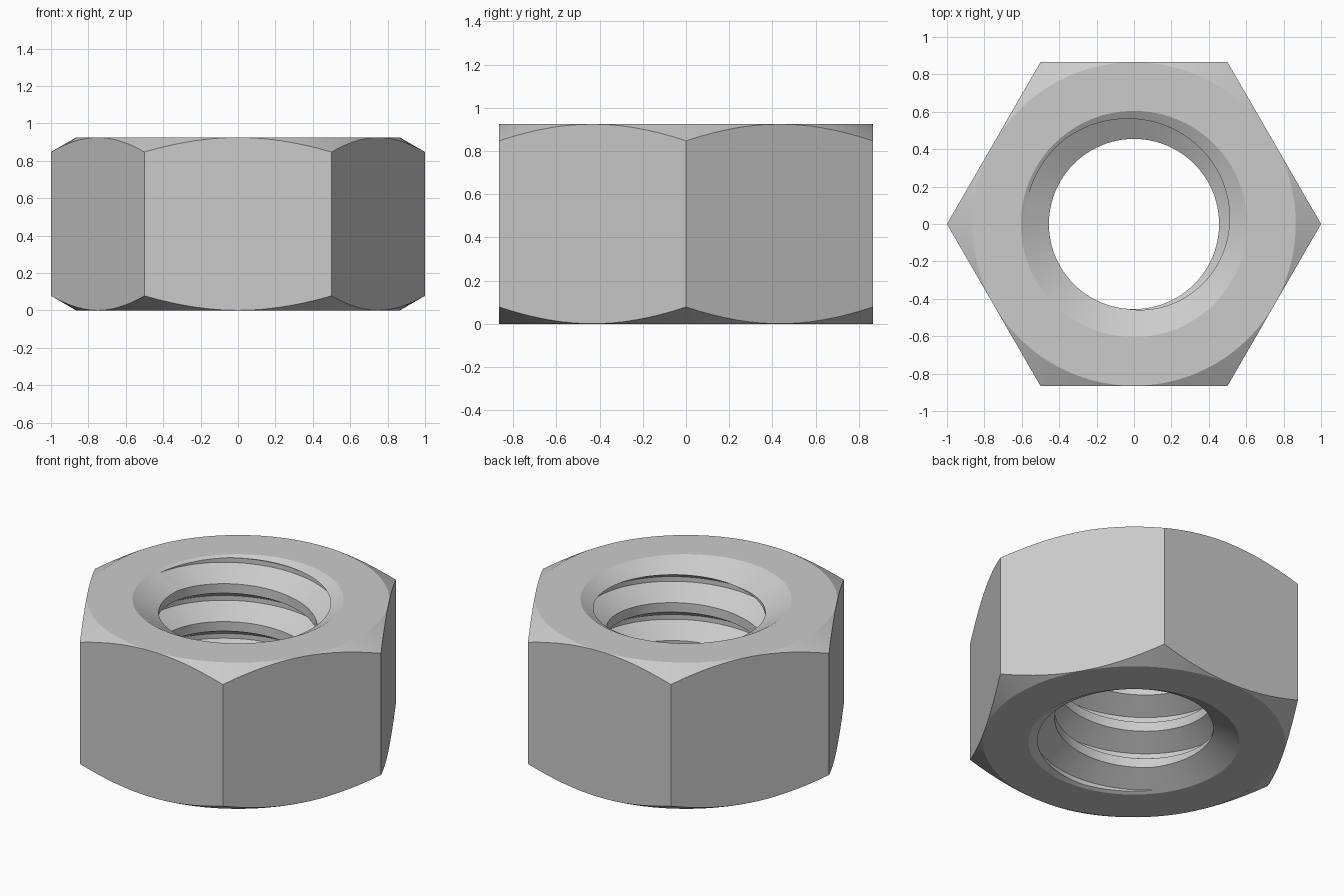
import bpy, bmesh, math

if "Cube" in bpy.data.objects:
    bpy.data.objects.remove(bpy.data.objects["Cube"])

H = 0.925                 # nut height
SEG = 96                  # segments around
MINOR, MAJOR, PITCH = 0.455, 0.585, 0.24


def make(name, verts, faces):
    me = bpy.data.meshes.new(name)
    me.from_pydata(verts, [], faces)
    bm = bmesh.new()
    bm.from_mesh(me)
    bmesh.ops.recalc_face_normals(bm, faces=bm.faces)
    bm.to_mesh(me)
    bm.free()
    ob = bpy.data.objects.new(name, me)
    bpy.context.collection.objects.link(ob)
    return ob


def polar(r, a, z):
    return (r * math.cos(a), r * math.sin(a), z)


# Hexagonal prism with corners on the x axis
hexa = [polar(1, math.radians(60 * i), z) for z in (0, H) for i in range(6)]
nut = make("hex_nut", hexa, [tuple(range(6)), tuple(range(6, 12))] +
           [(i, (i + 1) % 6, (i + 1) % 6 + 6, i + 6) for i in range(6)])

# Turned ring: 30 degree corner chamfers outside, countersinks inside
S = math.tan(math.radians(30))
out, sink = (1.2 - 0.865) * S, (0.605 - 0.42) * S
profile = [(0.605, 0), (0.865, 0), (1.2, out), (1.2, H - out), (0.865, H),
           (0.605, H), (0.42, H - sink), (0.42, sink)]
n = len(profile)
ring = make("chamfer_ring",
            [polar(r, 2 * math.pi * j / SEG, z) for j in range(SEG) for r, z in profile],
            [(j * n + k, (j + 1) % SEG * n + k, (j + 1) % SEG * n + (k + 1) % n, j * n + (k + 1) % n)
             for j in range(SEG) for k in range(n)])

# Right-handed threaded rod; each column continues one turn higher on wrapping
thread = [(MINOR, 0), (MINOR, 0.06), (MAJOR, 0.135), (MAJOR, 0.165)]
rows, z0 = 4 * 9 + 1, 0.902 - 6 * PITCH
verts, faces = [], []
for j in range(SEG):
    for k in range(rows):
        r, dz = thread[k % 4]
        verts.append(polar(r, 2 * math.pi * j / SEG + 0.003,
                           z0 + dz + PITCH * (k // 4 + j / SEG)))


def vid(j, k):
    return j * rows + k if j < SEG else k + 4


for j in range(SEG):
    last = rows - 1 if j < SEG - 1 else rows - 5
    for k in range(last):
        faces.append((vid(j, k), vid(j + 1, k), vid(j + 1, k + 1), vid(j, k + 1)))
# Rod end caps, well outside the nut
low = [vid(j, 0) for j in range(SEG)] + [4, 3, 2, 1]
top = [vid(j, rows - 1) for j in range(SEG)] + [vid(SEG - 1, rows - 1 - i) for i in (1, 2, 3, 4)]
for loop, z in ((low, -1.2), (top, 2.4)):
    c = len(verts)
    verts.append((0, 0, z))
    faces += [(loop[i], loop[(i + 1) % len(loop)], c) for i in range(len(loop))]
rod = make("thread_cutter", verts, faces)

# Cut the nut, then discard the cutters
for cutter, op in ((ring, 'INTERSECT'), (rod, 'DIFFERENCE')):
    m = nut.modifiers.new(op.lower(), 'BOOLEAN')
    m.object, m.operation, m.solver = cutter, op, 'EXACT'
    cutter.hide_render = True
bpy.context.view_layer.objects.active = nut
nut.select_set(True)
for m in list(nut.modifiers):
    bpy.ops.object.modifier_apply(modifier=m.name)
for cutter in (ring, rod):
    bpy.data.objects.remove(cutter)
bpy.ops.object.shade_smooth_by_angle(angle=math.radians(20))
